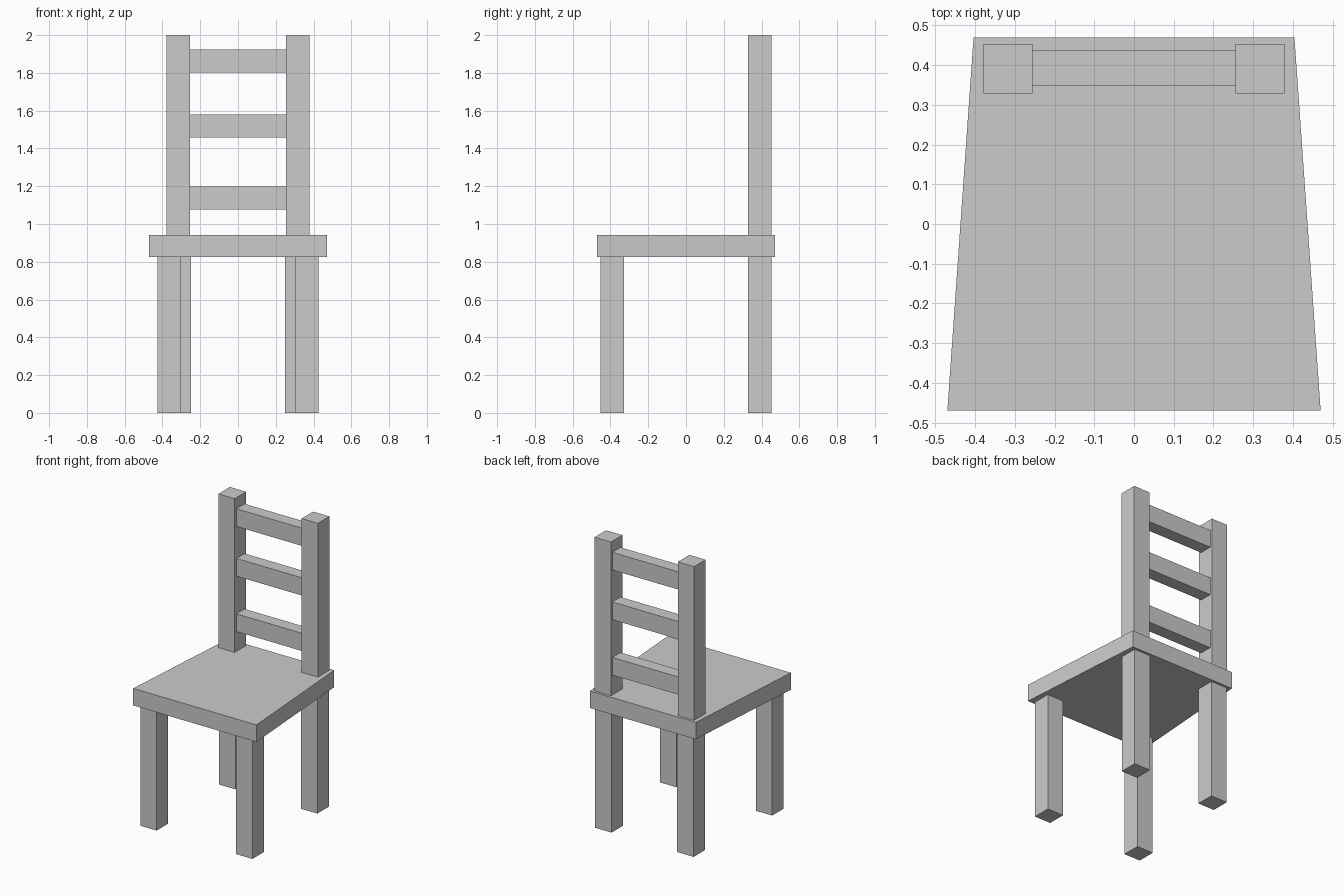
import bpy
import bmesh

if "Cube" in bpy.data.objects:
    bpy.data.objects.remove(bpy.data.objects["Cube"])


def box(name, x, y, z, back_x=None):
    """Box from (min, max) ranges; back_x optionally changes the x range at the back."""
    bm = bmesh.new()
    bmesh.ops.create_cube(bm, size=1)
    for v in bm.verts:
        rx = back_x if back_x and v.co.y > 0 else x
        v.co = (rx[v.co.x > 0], y[v.co.y > 0], z[v.co.z > 0])
    mesh = bpy.data.meshes.new(name)
    bm.to_mesh(mesh)
    bm.free()
    obj = bpy.data.objects.new(name, mesh)
    bpy.context.collection.objects.link(obj)
    return obj


def mirrored_box(name, x, y, z):
    """Box on the right with a mirrored twin on the left."""
    mirror = box(name, x, y, z).modifiers.new("Mirror", "MIRROR")
    mirror.use_axis = (True, False, False)
    mirror.use_mirror_merge = False


SEAT_BOTTOM, SEAT_TOP = 0.824, 0.941

# Tapered seat, wider at the front
box("seat", (-0.47, 0.47), (-0.47, 0.47), (SEAT_BOTTOM, SEAT_TOP), back_x=(-0.404, 0.404))

# Legs and back posts
mirrored_box("front_legs", (0.303, 0.427), (-0.453, -0.328), (0, SEAT_BOTTOM))
mirrored_box("rear_legs", (0.25, 0.375), (0.328, 0.453), (0, SEAT_BOTTOM))
mirrored_box("back_posts", (0.255, 0.379), (0.328, 0.453), (SEAT_TOP, 2.0))

# Three slats between the posts
for i, bottom in enumerate((1.077, 1.459, 1.801)):
    box(f"back_slat_{i + 1}", (-0.255, 0.255), (0.348, 0.437), (bottom, bottom + 0.122))
